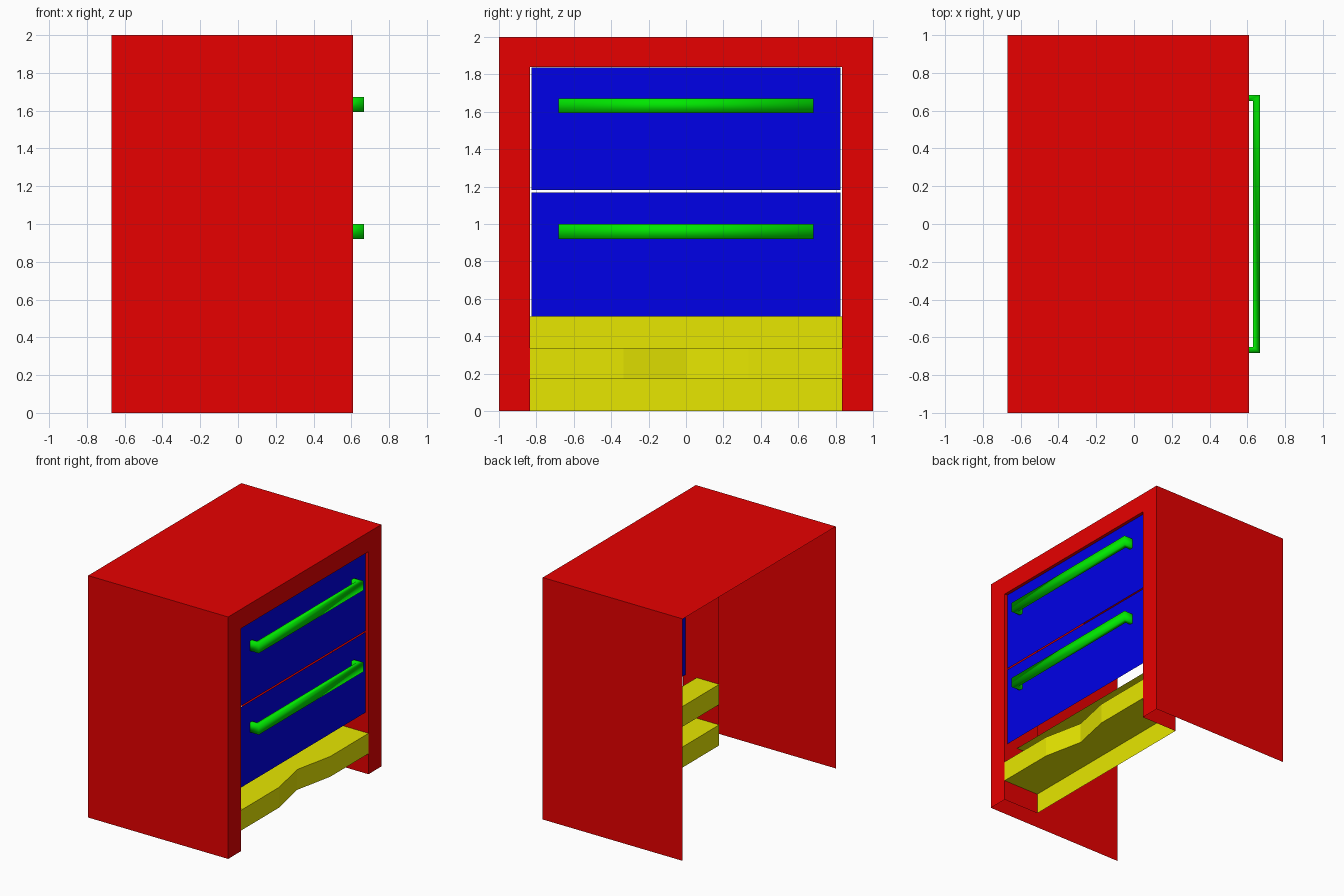
import bpy, bmesh

if "Cube" in bpy.data.objects:
    bpy.data.objects.remove(bpy.data.objects["Cube"])


def material(name, rgb):
    m = bpy.data.materials.new(name)
    m.diffuse_color = (*rgb, 1)
    m.use_nodes = True
    m.node_tree.nodes["Principled BSDF"].inputs["Base Color"].default_value = m.diffuse_color
    return m


def loft(name, rings, mat, closed=False, smooth=False):
    """Skin a sheet through rings of equal point count."""
    bm = bmesh.new()
    rows = [[bm.verts.new(p) for p in r] for r in rings]
    n = len(rings[0])
    for a, b in zip(rows, rows[1:]):
        for i in range(n if closed else n - 1):
            j = (i + 1) % n
            f = bm.faces.new((a[i], a[j], b[j], b[i]))
            f.smooth = smooth
    if closed:
        bmesh.ops.recalc_face_normals(bm, faces=bm.faces)
    me = bpy.data.meshes.new(name)
    bm.to_mesh(me)
    bm.free()
    me.materials.append(mat)
    ob = bpy.data.objects.new(name, me)
    bpy.context.collection.objects.link(ob)
    return ob


red = material("red", (0.8, 0.0, 0.0))
blue = material("blue", (0.0, 0.0, 0.8))
green = material("green", (0.0, 0.8, 0.0))
yellow = material("yellow", (0.8, 0.8, 0.0))

FRONT, BACK, LIP, OPEN = 0.61, -0.67, 0.28, 0.833


# Cabinet shell: open back and bottom, front frame with a lip turned inward
def arch(x, w, h):
    return [(x, w, 0), (x, w, h), (x, -w, h), (x, -w, 0)]


loft("cabinet_shell", [arch(BACK, 1, 2), arch(FRONT, 1, 2),
                       arch(FRONT, OPEN, 1.84), arch(LIP, OPEN, 1.84)], red)

# Folded base: zigzag profile with a shallow notch in the front riser
fold = [(LIP, 0), (LIP, 0.17), (FRONT, 0.17), (FRONT, 0.338),
        (LIP, 0.338), (LIP, 0.505), (0.485, 0.505)]
stations = [(OPEN, 0), (0.333, 0), (0, 0.07), (-0.333, 0), (-OPEN, 0)]
loft("folded_base", [[(x - (d if x == FRONT else 0), y, z) for x, z in fold]
                     for y, d in stations], yellow)

# Drawer fronts with their C-shaped handles
PANEL, HALF = 0.585, 0.827
for label, z0, z1, h0 in (("lower", 0.505, 1.169, 0.92),
                          ("upper", 1.181, 1.838, 1.593)):
    loft(label + "_drawer_front", [[(PANEL, HALF, z0), (PANEL, HALF, z1)],
                                   [(PANEL, -HALF, z0), (PANEL, -HALF, z1)]], blue)
    path = [((PANEL, -0.65), (PANEL, -0.682)), ((0.63, -0.65), (0.668, -0.682)),
            ((0.63, 0.65), (0.668, 0.682)), ((PANEL, 0.65), (PANEL, 0.682))]
    h1 = h0 + 0.079
    loft(label + "_handle", [[(*i, h0), (*o, h0), (*o, h1), (*i, h1)]
                             for i, o in path], green, closed=True, smooth=True)
